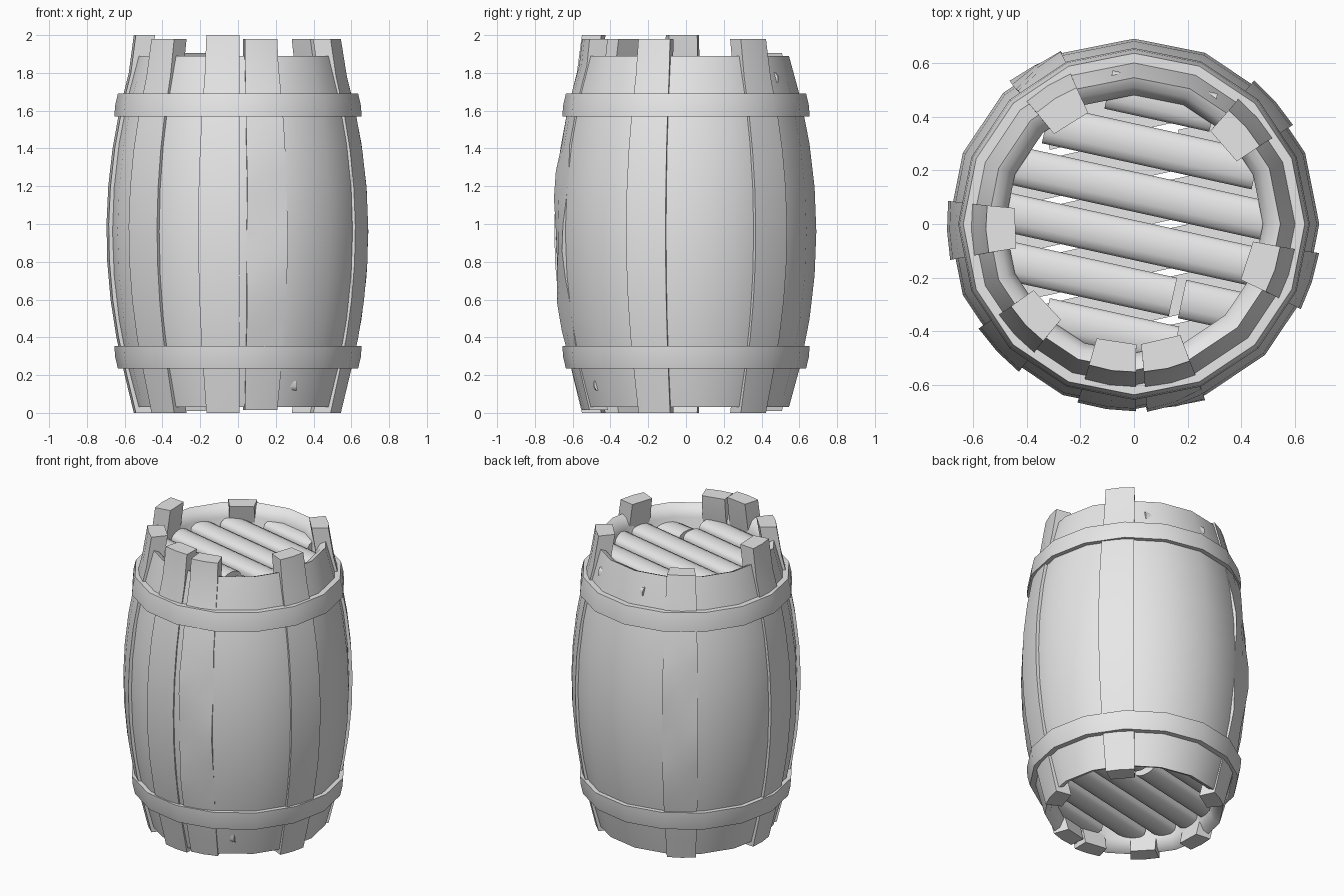
import bpy
import bmesh
import math
from mathutils import Matrix, Vector

if "Cube" in bpy.data.objects:
    bpy.data.objects.remove(bpy.data.objects["Cube"], do_unlink=True)

grey = bpy.data.materials.new("plain_grey")
grey.use_nodes = True
grey.diffuse_color = (0.8, 0.8, 0.8, 1)
grey.node_tree.nodes["Principled BSDF"].inputs["Base Color"].default_value = (0.8, 0.8, 0.8, 1)

SIDES = 16
MID = 0.96      # height of the widest point
HALF = 0.93     # half height of the shell


def bulge(z):
    """Outer radius of the barrel at a height."""
    u = max(-1, min(1, (z - MID) / HALF))
    return 0.69 - 0.145 * u * u


def finish(name, bm, angle=40):
    bmesh.ops.recalc_face_normals(bm, faces=bm.faces)
    mesh = bpy.data.meshes.new(name)
    bm.to_mesh(mesh)
    bm.free()
    mesh.materials.append(grey)
    obj = bpy.data.objects.new(name, mesh)
    bpy.context.collection.objects.link(obj)
    bpy.ops.object.select_all(action='DESELECT')
    obj.select_set(True)
    bpy.context.view_layer.objects.active = obj
    bpy.ops.object.shade_smooth_by_angle(angle=math.radians(angle))
    return obj


def loft(bm, rings, closed=False):
    """Skin a list of equal rings; cap the ends unless the loft is closed."""
    loops = [[bm.verts.new(p) for p in ring] for ring in rings]
    n = len(loops[0])
    pairs = list(zip(loops, loops[1:]))
    if closed:
        pairs.append((loops[-1], loops[0]))
    else:
        bm.faces.new(loops[0])
        bm.faces.new(loops[-1][::-1])
    for a, b in pairs:
        for i in range(n):
            j = (i + 1) % n
            bm.faces.new((a[i], a[j], b[j], b[i]))


def lathe(name, profile, angle=40):
    """Turn a closed (radius, height) profile around z."""
    bm = bmesh.new()
    rings = []
    for k in range(SIDES):
        a = math.tau * k / SIDES
        rings.append([(r * math.cos(a), r * math.sin(a), z) for r, z in profile])
    loft(bm, rings, closed=True)
    return finish(name, bm, angle)


# Bulging shell with sloping rims and a hollow inside
heights = [MID + HALF * k / 4 for k in range(-4, 5)]
shell = [(bulge(z), z) for z in heights]
shell += [(0.51, 1.875), (0.48, 1.82), (0.48, 0.10), (0.51, 0.045)]
lathe("barrel_shell", shell, 50)

# Two hoops, each widest toward the middle of the barrel
hoop = [(0.57, 1.69), (0.636, 1.69), (0.65, 1.63), (0.655, 1.57), (0.57, 1.57)]
lathe("upper_hoop", hoop, 50)
lathe("lower_hoop", [(r, 2 * MID - z + 0.005) for r, z in hoop], 50)


# Raised staves: angle, bottom, top, whether the surface is warped
def stave(name, degrees, bottom, top, warped):
    bm = bmesh.new()
    turn = Matrix.Rotation(math.radians(degrees), 4, 'Z')
    rings = []
    steps = 14 if warped else 10
    for k in range(steps + 1):
        z = bottom + (top - bottom) * k / steps
        r = bulge(z) + 0.007
        half = 0.088 + 0.022 * (bulge(z) - 0.545) / 0.145
        wave = 0
        if warped and 0.4 < z < 1.55:
            wave = 0.012 * math.sin(9 * z)
        section = [(r - 0.11, -half * 0.85), (r - 0.008 - wave, -half), (r, 0),
                   (r - 0.008 + wave, half), (r - 0.11, half * 0.85)]
        rings.append([turn @ Vector((x, y, z)) for x, y in section])
    loft(bm, rings)
    finish(name, bm)


STAVES = [
    ("back_right_stave", 122, 0.01, 1.905, True),
    ("back_left_stave", 41, 0.0, 1.98, False),
    ("left_stave", -18, 0.0, 1.98, False),
    ("front_left_stave", -77, 0.015, 1.98, True),
    ("front_stave", -98.5, 0.0, 2.0, False),
    ("front_right_stave", -137, 0.0, 1.98, False),
    ("right_stave", 182, 0.0, 2.0, False),
]
for spec in STAVES:
    stave(*spec)


# Slatted lids: rounded boards lying across the barrel
def board(bm, start, end, offset, width, drop, place):
    top = [(width * math.cos(a), 0.035 * math.sin(a))
           for a in (math.pi * k / 6 for k in range(7))]
    section = top + [(-width, -0.03), (width, -0.03)]
    rings = [[place @ Vector((x, offset + y, z - drop * (x - start) / 0.3 - drop))
              for y, z in section] for x in (start, end)]
    loft(bm, rings)


def lid(name, place):
    bm = bmesh.new()
    for k in range(-2, 4):
        offset = (0.18 * k - 0.06) * math.cos(math.radians(12.4))
        reach = math.sqrt(max(0.04, 0.54 ** 2 - (abs(offset) + 0.07) ** 2))
        if k == -1:
            # The broken board has a gap and a sagging end
            board(bm, -reach, 0.20, offset, 0.073, 0, place)
            board(bm, 0.235, reach, offset, 0.073, 0.015, place)
        else:
            board(bm, -reach, reach, offset, 0.073, 0, place)
    finish(name, bm, 45)


upper = Matrix.Translation((0, 0, 1.78)) @ Matrix.Rotation(math.radians(-12.4), 4, 'Z')
flip = Matrix.Translation((0, 0, 2 * MID)) @ Matrix.Rotation(math.pi, 4, 'X')
lid("top_lid", upper)
lid("bottom_lid", flip @ upper)
